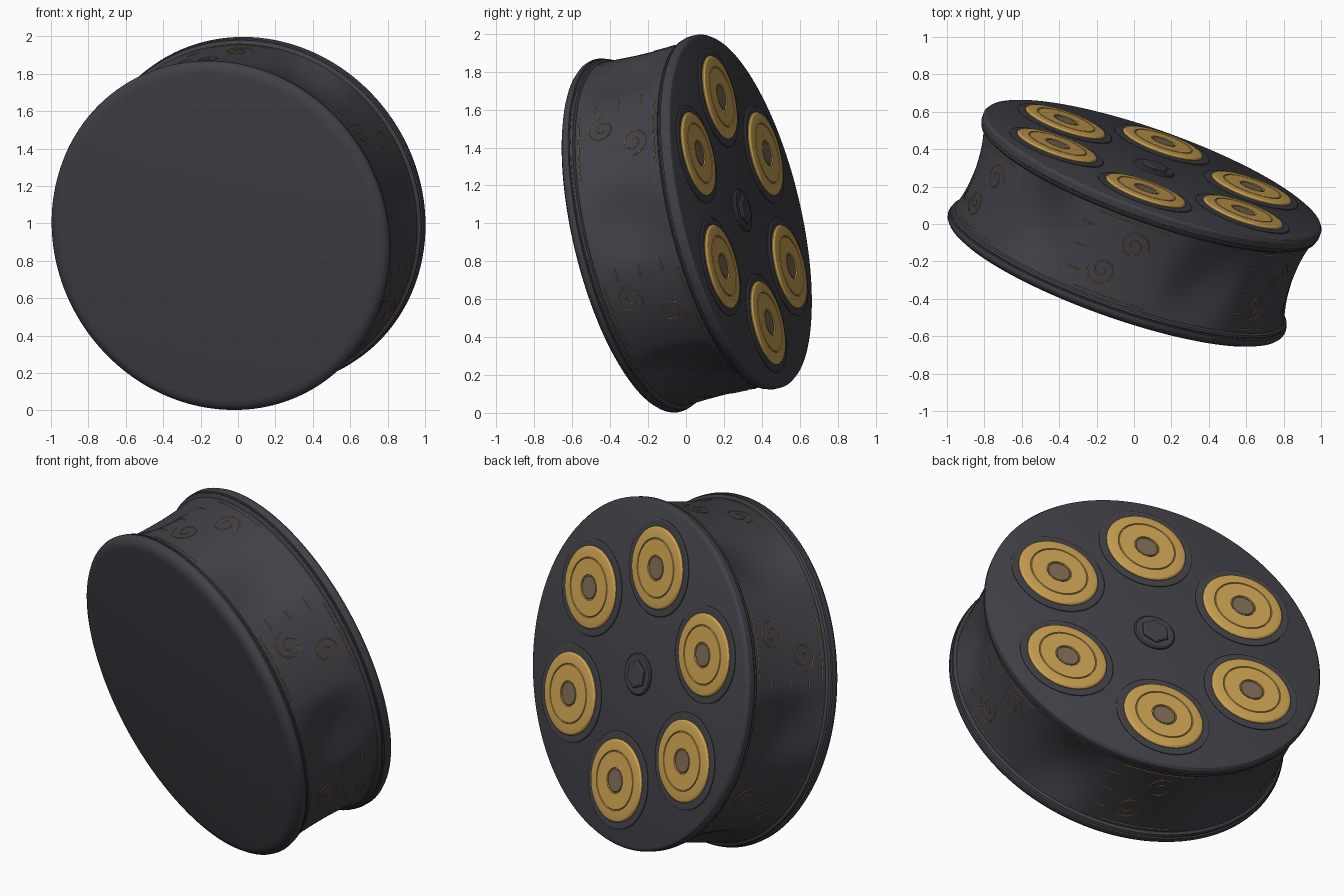
import bpy, bmesh, math
from mathutils import Matrix, Vector

if "Cube" in bpy.data.objects:
    bpy.data.objects.remove(bpy.data.objects["Cube"])

# Tilted frame: local Z = drum axis (toward the chambered back), local Y = up along the face
n = Vector((0.328, 0.918, 0.221)).normalized()
v = (Vector((0, 0, 1)) - n * n.z).normalized()
x = v.cross(n)
TILT = Matrix((x, v, n)).transposed().to_4x4()
TILT.translation = (0, 0, 0.997)

def material(name, rgb):
    m = bpy.data.materials.new(name)
    m.diffuse_color = (*rgb, 1)
    m.use_nodes = True
    m.node_tree.nodes["Principled BSDF"].inputs["Base Color"].default_value = m.diffuse_color
    return m

STEEL = material("dark steel", (0.052, 0.052, 0.064))
BRASS = material("brass", (0.60, 0.36, 0.085))
PRIMER = material("dull bronze", (0.20, 0.145, 0.09))
INLAY = material("gold inlay", (0.42, 0.22, 0.05))

def lathe(name, profile, mat, seg=64, loc=(0, 0), radius=None, angle=30):
    """Spin (radius, height) points around the axis, closing both ends."""
    bm = bmesh.new()
    rings = []
    for r, h in profile:
        ring = []
        for i in range(seg):
            a = math.tau * i / seg
            rr = radius(a, h, r) if radius else r
            ring.append(bm.verts.new((loc[0] - math.sin(a) * rr, loc[1] + math.cos(a) * rr, h)))
        rings.append(ring)
    for p, q in zip(rings, rings[1:]):
        for i in range(seg):
            j = (i + 1) % seg
            bm.faces.new((p[i], p[j], q[j], q[i]))
    bm.faces.new(rings[0])
    bm.faces.new(rings[-1])
    bmesh.ops.recalc_face_normals(bm, faces=bm.faces)
    me = bpy.data.meshes.new(name)
    bm.to_mesh(me)
    bm.free()
    me.materials.append(mat)
    ob = bpy.data.objects.new(name, me)
    bpy.context.collection.objects.link(ob)
    ob.matrix_world = TILT
    bpy.ops.object.select_all(action='DESELECT')
    ob.select_set(True)
    bpy.context.view_layer.objects.active = ob
    bpy.ops.object.shade_smooth_by_angle(angle=math.radians(angle))
    return ob

# Drum body: rounded rims and six soft flutes halfway between the chambers
WAIST = 0.932
HALF = 0.235

def fluted(a, h, r=WAIST):
    if abs(h) >= HALF:
        return r
    along = math.cos(math.pi / 2 * h / HALF)
    around = max(0, -math.cos(6 * a)) ** 1.5
    return r - 0.008 * along - 0.04 * along * around

R = 0.957
front = [(0.895, -0.322), (0.92, -0.318), (0.94, -0.308), (0.953, -0.293), (R, -0.278),
         (0.955, -0.266), (0.947, -0.262), (0.947, -0.257), (0.951, -0.254), (0.947, -0.243)]
side = [(WAIST, -HALF + 2 * HALF * i / 24) for i in range(25)]
back = [(0.947, 0.243), (0.951, 0.25), (0.947, 0.255), (0.947, 0.261), (0.955, 0.264),
        (R, 0.27), (R, 0.30), (0.948, 0.314), (0.935, 0.32)]
lathe("drum_body", front + side + back, STEEL, 192, radius=fluted)

# Chambers: dark washer, domed brass base with a fine groove, primer
FACE = 0.32
for k in range(6):
    a = k * math.pi / 3
    c = (-math.sin(a) * 0.61, math.cos(a) * 0.61)
    lathe(f"chamber_washer_{k+1}",
          [(0.266, FACE - 0.02), (0.266, FACE + 0.004), (0.26, FACE + 0.008), (0.235, FACE + 0.008)],
          STEEL, 64, c)
    lathe(f"cartridge_base_{k+1}",
          [(0.226, FACE - 0.02), (0.226, FACE + 0.012), (0.218, FACE + 0.02), (0.205, FACE + 0.023),
           (0.164, FACE + 0.024), (0.162, FACE + 0.018), (0.159, FACE + 0.018), (0.157, FACE + 0.024),
           (0.07, FACE + 0.024), (0.069, FACE + 0.016)], BRASS, 64, c)
    lathe(f"primer_{k+1}", [(0.064, FACE), (0.064, FACE + 0.019), (0.06, FACE + 0.022)],
          PRIMER, 40, c)

# Centre washer and hexagonal pin
lathe("centre_washer", [(0.115, FACE - 0.02), (0.115, FACE + 0.008), (0.108, FACE + 0.014),
                        (0.085, FACE + 0.014)], STEEL, 48)
lathe("centre_pin", [(0.08, FACE), (0.08, FACE + 0.022), (0.07, FACE + 0.028)], STEEL, 6)

# Engraved inlay: two scrolls, three dashes and two border lines over each chamber
cu = bpy.data.curves.new("scroll_inlay", 'CURVE')
cu.dimensions = '3D'
cu.bevel_depth = 0.0028
cu.bevel_resolution = 0
cu.materials.append(INLAY)

def line(a0, pts):
    """Thin line through (tangential, axial) points laid on the drum side."""
    s = cu.splines.new('POLY')
    s.points.add(len(pts) - 1)
    for p, (t, h) in zip(s.points, pts):
        a = a0 + t / WAIST
        r = fluted(a, h) + 0.0005
        p.co = (-math.sin(a) * r, math.cos(a) * r, h, 1)

def scroll(t0, h0, start, turn):
    pts = []
    for i in range(29):
        f = i / 28
        b = start + turn * f * 3.2 * math.pi
        q = 0.085 * (1 - 0.82 * f)
        pts.append((t0 + q * math.cos(b), h0 + q * math.sin(b)))
    return pts

for k in range(6):
    a0 = k * math.pi / 3
    line(a0, scroll(-0.08, -0.085, math.pi, 1))
    line(a0, scroll(0.04, 0.095, 0, 1))
    for h in (-0.13, 0.0, 0.13):
        line(a0, [(-0.27 + 0.014 * i, h) for i in range(6)])
    for h in (-0.215, 0.215):
        line(a0, [(-0.2 + 0.02 * i, h) for i in range(21)])

inlay = bpy.data.objects.new("scroll_inlay", cu)
bpy.context.collection.objects.link(inlay)
inlay.matrix_world = TILT
